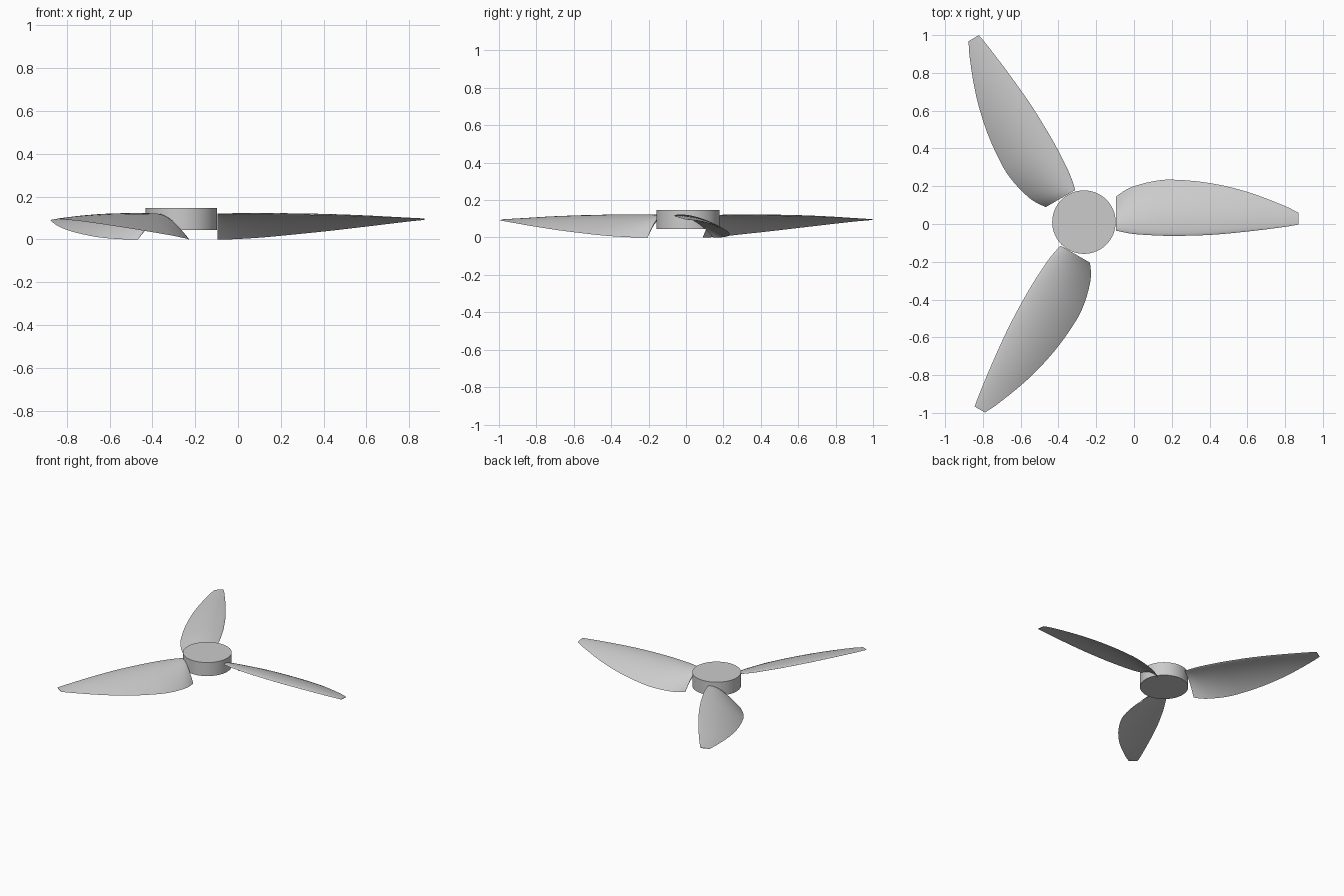
import bpy, bmesh, math
from mathutils import Matrix, Vector

cube = bpy.data.objects.get("Cube")
if cube:
    bpy.data.objects.remove(cube, do_unlink=True)

HUB = Vector((-0.265, 0.01, 0.0))

grey = bpy.data.materials.new("light_grey")
grey.use_nodes = True
grey.diffuse_color = (0.6, 0.6, 0.6, 1)
grey.node_tree.nodes["Principled BSDF"].inputs["Base Color"].default_value = (0.6, 0.6, 0.6, 1)


def finish(name, bm, angle):
    """Turn a bmesh into a grey, smooth shaded object."""
    bmesh.ops.recalc_face_normals(bm, faces=bm.faces)
    mesh = bpy.data.meshes.new(name)
    bm.to_mesh(mesh)
    bm.free()
    mesh.materials.append(grey)
    obj = bpy.data.objects.new(name, mesh)
    bpy.context.collection.objects.link(obj)
    bpy.ops.object.select_all(action="DESELECT")
    obj.select_set(True)
    bpy.context.view_layer.objects.active = obj
    bpy.ops.object.shade_smooth_by_angle(angle=math.radians(angle))
    return obj


# Hub: a short, smooth drum
bm = bmesh.new()
bmesh.ops.create_cone(bm, cap_ends=True, segments=64, radius1=0.168,
                      radius2=0.168, depth=0.103,
                      matrix=Matrix.Translation(HUB + Vector((0, 0, 0.096))))
finish("hub", bm, 40)

# Blade stations: x, leading y, leading z, trailing y, trailing z
STATIONS = [
    (-0.095, -0.035, 0.118, 0.145, 0.0),
    (-0.05, -0.045, 0.118, 0.177, 0.0),
    (0.0, -0.053, 0.118, 0.2, 0.002),
    (0.1, -0.060, 0.118, 0.226, 0.008),
    (0.2, -0.063, 0.117, 0.235, 0.017),
    (0.4, -0.058, 0.114, 0.217, 0.037),
    (0.6, -0.040, 0.108, 0.17, 0.06),
    (0.8, -0.015, 0.1, 0.095, 0.084),
    (0.87, -0.003, 0.097, 0.06, 0.091),
]
STEPS = 14


def smooth_station(i, f):
    """Catmull-Rom blend between stations i and i + 1."""
    n = len(STATIONS) - 1
    p0, p1, p2, p3 = (Vector(STATIONS[min(max(k, 0), n)]) for k in range(i - 1, i + 3))
    x = p1[0] + (p2[0] - p1[0]) * f
    span = p2[0] - p1[0]
    m1 = (p2 - p0) / (p2[0] - p0[0]) * span
    m2 = (p3 - p1) / (p3[0] - p1[0]) * span
    p = (p1 * (2 * f**3 - 3 * f**2 + 1) + m1 * (f**3 - 2 * f**2 + f)
         + p2 * (3 * f**2 - 2 * f**3) + m2 * (f**3 - f**2))
    p[0] = x
    return p


def section(station):
    """Cambered aerofoil loop with a round nose and a thin tail."""
    x, y0, z0, y1, z1 = station
    chord = y1 - y0
    camber = 0.26 * (z0 - z1) * min(1, chord / 0.2)
    thick = 0.055 * chord
    upper, lower = [], []
    for k in range(STEPS + 1):
        t = (1 - math.cos(math.pi * k / STEPS)) / 2
        y = y0 + chord * t
        z = z0 + (z1 - z0) * t + camber * 4 * t * (1 - t)
        h = thick * 1.9 * math.sqrt(t) * (1 - t) * 0.7
        upper.append((x, y, z + h))
        lower.append((x, y, z - h))
    return upper + lower[-2:0:-1]


def build_blade(name, angle):
    bm = bmesh.new()
    rows = [smooth_station(i, f / 3) for i in range(len(STATIONS) - 1) for f in range(3)]
    rows.append(Vector(STATIONS[-1]))
    loops = [[bm.verts.new(co) for co in section(r)] for r in rows]
    count = len(loops[0])
    for a, b in zip(loops, loops[1:]):
        for k in range(count):
            j = (k + 1) % count
            bm.faces.new((a[k], a[j], b[j], b[k]))
    # Flat root and tip caps
    bm.faces.new(loops[0])
    bm.faces.new(loops[-1])
    bmesh.ops.rotate(bm, cent=HUB, verts=bm.verts,
                     matrix=Matrix.Rotation(math.radians(angle), 3, "Z"))
    finish(name, bm, 50)


# Three identical blades around the hub
for name, angle in (("left_blade", 0), ("back_blade", 120), ("front_blade", 240)):
    build_blade(name, angle)
